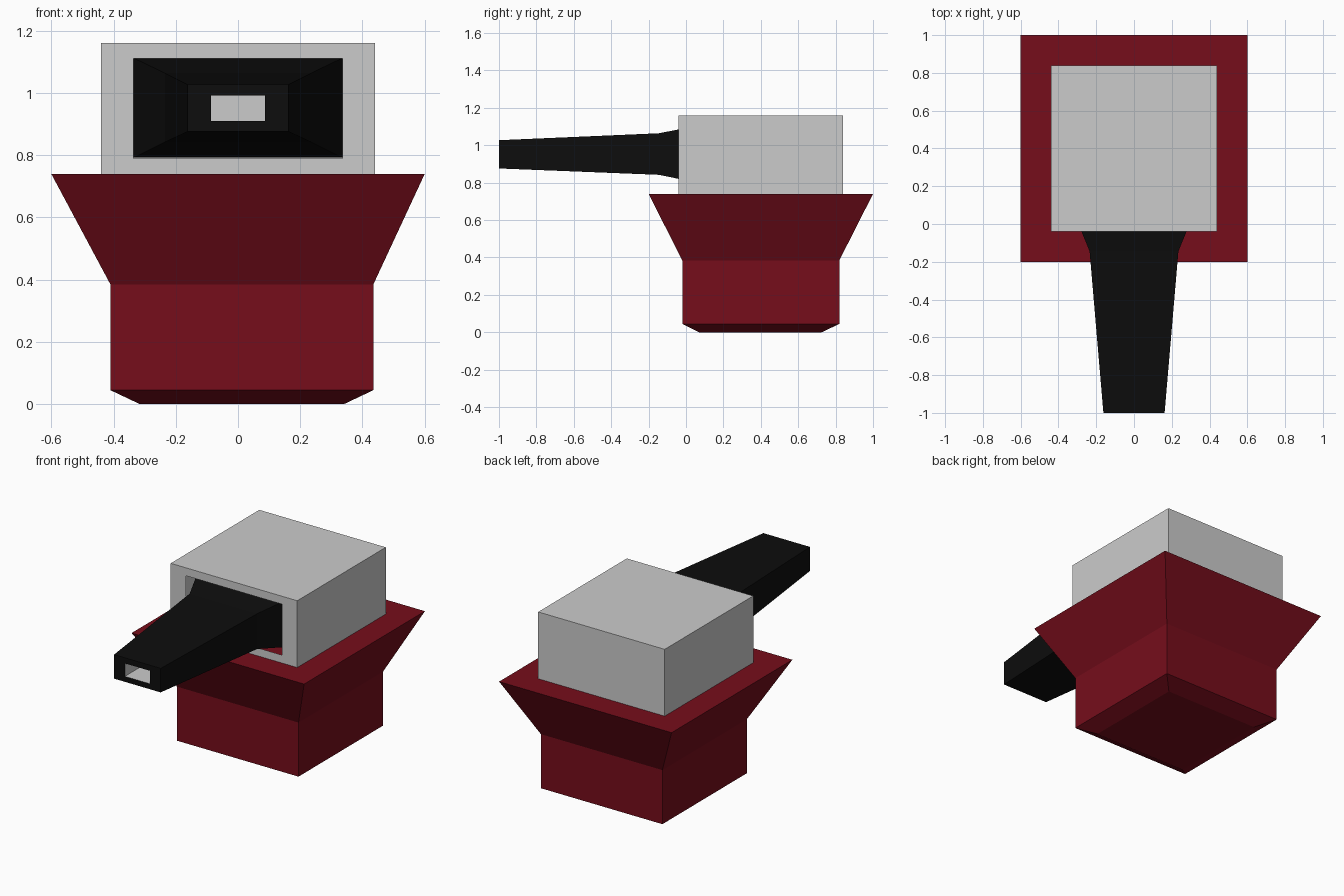
import bpy

if "Cube" in bpy.data.objects:
    bpy.data.objects.remove(bpy.data.objects["Cube"])


def material(name, rgb):
    m = bpy.data.materials.new(name)
    m.diffuse_color = (*rgb, 1)
    m.use_nodes = True
    m.node_tree.nodes["Principled BSDF"].inputs["Base Color"].default_value = m.diffuse_color
    return m


def loft(name, axis, rings, cap_start=False, cap_end=False, skip=(), mat=None):
    """Join rectangles (level, a0, a1, b0, b1) along the z or y axis."""
    verts, faces = [], []
    for t, a0, a1, b0, b1 in rings:
        if axis == 'z':
            verts += [(a0, b0, t), (a1, b0, t), (a1, b1, t), (a0, b1, t)]
        else:
            verts += [(a0, t, b0), (a0, t, b1), (a1, t, b1), (a1, t, b0)]
    for r in range(len(rings) - 1):
        for i in range(4):
            if (r, i) not in skip:
                j, k = r * 4, (i + 1) % 4
                faces.append((j + i, j + k, j + 4 + k, j + 4 + i))
    n = len(verts)
    if cap_start:
        faces.append((3, 2, 1, 0))
    if cap_end:
        faces.append((n - 4, n - 3, n - 2, n - 1))
    me = bpy.data.meshes.new(name)
    me.from_pydata(verts, [], faces)
    ob = bpy.data.objects.new(name, me)
    bpy.context.collection.objects.link(ob)
    if mat:
        me.materials.append(mat)
    return ob


red = material("dark_red", (0.18, 0.004, 0.011))
black = material("black", (0.004, 0.004, 0.004))

# Flared pedestal with chamfered foot
loft("pedestal", 'z', [
    (0.0, -0.315, 0.34, 0.07, 0.725),
    (0.045, -0.41, 0.435, -0.02, 0.82),
    (0.385, -0.41, 0.435, -0.02, 0.82),
    (0.74, -0.6, 0.6, -0.2, 1.0),
], True, True, mat=red)

# Hollow turret housing with a front window, open onto the pedestal
loft("housing", 'y', [
    (-0.04, -0.335, 0.335, 0.79, 1.11),
    (-0.04, -0.44, 0.44, 0.74, 1.16),
    (0.84, -0.44, 0.44, 0.74, 1.16),
], cap_end=True, skip={(1, 3)})

# Tapered barrel, flaring out inside the window
loft("barrel", 'y', [
    (-1.0, -0.087, 0.087, 0.91, 0.992),
    (-1.0, -0.162, 0.162, 0.876, 1.027),
    (-0.145, -0.235, 0.235, 0.842, 1.064),
    (0.1, -0.335, 0.335, 0.792, 1.112),
], cap_end=True, mat=black)

# Grey lining of the muzzle hole
loft("muzzle_bore", 'y', [
    (-0.4, -0.087, 0.087, 0.91, 0.992),
    (-1.0, -0.087, 0.087, 0.91, 0.992),
], cap_start=True)
